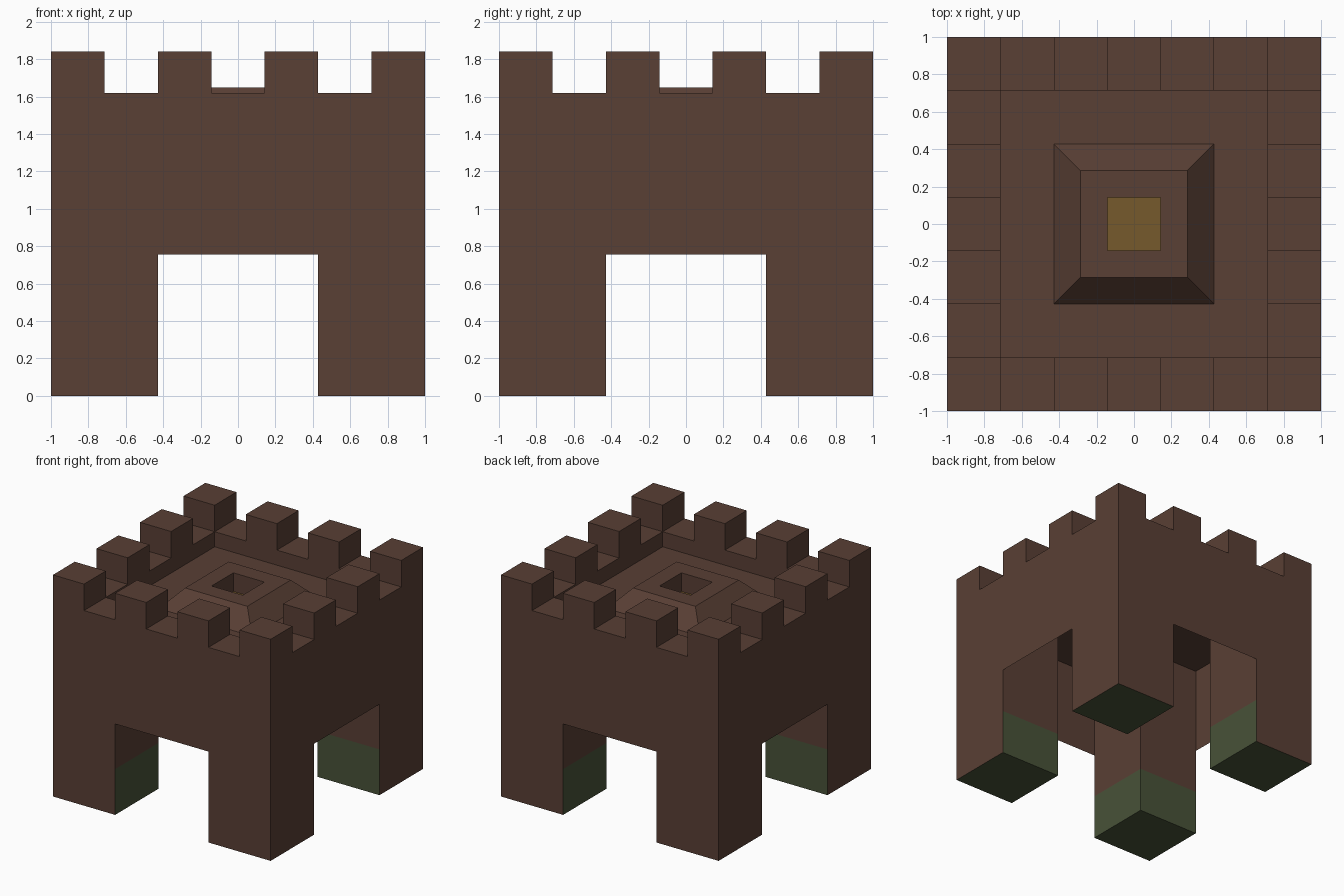
import bpy, bmesh
from math import pi
from mathutils import Matrix, Vector

if "Cube" in bpy.data.objects:
    bpy.data.objects.remove(bpy.data.objects["Cube"])

C = 2 / 7                      # width of one merlon or gap
LEG, ARCH = 1.5 * C, 0.755     # inner leg edge, arch height
CEIL, FLOOR, WALL, TOP = 1.485, 1.495, 1.62, 1.84


def material(name, rgb):
    m = bpy.data.materials.new(name)
    m.diffuse_color = (*rgb, 1)
    m.use_nodes = True
    m.node_tree.nodes["Principled BSDF"].inputs["Base Color"].default_value = m.diffuse_color
    return m


brown = material("brown_stone", (0.10, 0.05, 0.035))
moss = material("mossy_stone", (0.065, 0.085, 0.04))
ochre = material("ochre_stone", (0.18, 0.10, 0.025))


def finish(bm, name, mats=(brown,)):
    me = bpy.data.meshes.new(name)
    bm.to_mesh(me)
    bm.free()
    for m in mats:
        me.materials.append(m)
    ob = bpy.data.objects.new(name, me)
    bpy.context.collection.objects.link(ob)
    return ob


def mossy_foot(bm):
    # split near the ground and colour the lower faces
    bmesh.ops.bisect_plane(bm, geom=bm.verts[:] + bm.edges[:] + bm.faces[:],
                           plane_co=(0, 0, 0.38), plane_no=(0, 0, 1))
    for f in bm.faces:
        f.material_index = int(f.calc_center_median().z < 0.38)


def box(bm, lo, hi, drop):
    # box without the faces whose outward normals are in drop
    lo, hi = Vector(lo), Vector(hi)
    mat = Matrix.Translation((lo + hi) / 2) @ Matrix.Diagonal((*(hi - lo), 1))
    vs = bmesh.ops.create_cube(bm, size=1, matrix=mat)["verts"]
    faces = {f for v in vs for f in v.link_faces}
    for f in faces:
        f.normal_update()
    gone = [f for f in faces if any(f.normal.dot(Vector(d)) > 0.9 for d in drop)]
    bmesh.ops.delete(bm, geom=gone, context="FACES")


# Thin outer walls, each with an arch between two legs
outline = [(-1, 0), (-LEG, 0), (-LEG, ARCH), (LEG, ARCH),
           (LEG, 0), (1, 0), (1, WALL), (-1, WALL)]
for i, side in enumerate(("front", "right", "back", "left")):
    bm = bmesh.new()
    bm.faces.new([bm.verts.new((x, -1, z)) for x, z in outline])
    mossy_foot(bm)
    bm.transform(Matrix.Rotation(i * pi / 2, 4, "Z"))
    finish(bm, side + "_wall", (brown, moss))

# Inner faces and soles of the legs, running up to the ceiling
for sx, xn in ((-1, "left"), (1, "right")):
    for sy, yn in ((-1, "front"), (1, "back")):
        bm = bmesh.new()
        xs, ys = sorted((sx * LEG, sx)), sorted((sy * LEG, sy))
        box(bm, (xs[0], ys[0], 0), (xs[1], ys[1], CEIL),
            [(0, 0, 1), (sx, 0, 0), (0, sy, 0)])
        mossy_foot(bm)
        finish(bm, f"{yn}_{xn}_leg", (brown, moss))

# Roof: concentric square rings for parapet, floor, raised hatch and pit
bm = bmesh.new()
prev = None
for h, z in [(1, WALL), (2.5 * C, WALL), (2.5 * C, FLOOR), (LEG, FLOOR),
             (C, 1.65), (C / 2, 1.65), (C / 2, FLOOR)]:
    ring = [bm.verts.new((x * h, y * h, z))
            for x, y in ((-1, -1), (1, -1), (1, 1), (-1, 1))]
    if prev:
        for k in range(4):
            n = (k + 1) % 4
            bm.faces.new((prev[k], prev[n], ring[n], ring[k]))
    prev = ring
bm.faces.new(prev).material_index = 1
finish(bm, "roof", (brown, ochre))

# Ceiling seen from between the legs
bm = bmesh.new()
bmesh.ops.create_grid(bm, x_segments=1, y_segments=1, size=1,
                      matrix=Matrix.Translation((0, 0, CEIL)))
bmesh.ops.reverse_faces(bm, faces=bm.faces[:])
finish(bm, "ceiling")

# Merlons on every second cell around the edge
bm = bmesh.new()
for i in range(0, 7, 2):
    for j in range(0, 7, 2):
        if i in (0, 6) or j in (0, 6):
            x, y = -1 + i * C, -1 + j * C
            box(bm, (x, y, WALL), (x + C, y + C, TOP), [(0, 0, -1)])
finish(bm, "merlons")
